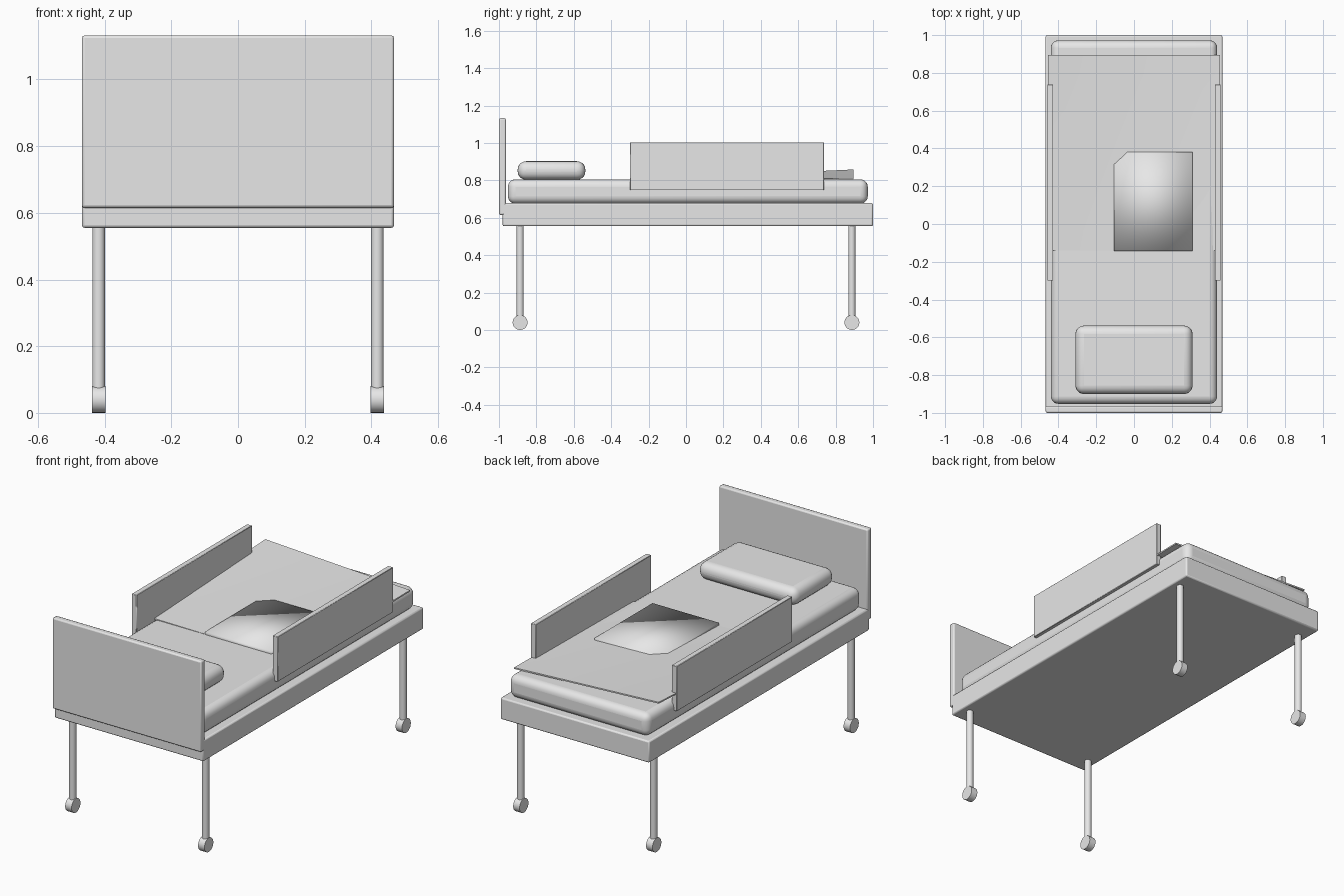
import bpy, bmesh, math

if "Cube" in bpy.data.objects:
    bpy.data.objects.remove(bpy.data.objects["Cube"])

mat = bpy.data.materials.new("light_grey")
mat.diffuse_color = (0.8, 0.8, 0.8, 1)
mat.use_nodes = True
mat.node_tree.nodes["Principled BSDF"].inputs["Base Color"].default_value = mat.diffuse_color


def finish(name, bm, bevel=0, segs=3, smooth=True, angle=40):
    bmesh.ops.recalc_face_normals(bm, faces=bm.faces[:])
    me = bpy.data.meshes.new(name)
    bm.to_mesh(me)
    bm.free()
    ob = bpy.data.objects.new(name, me)
    bpy.context.collection.objects.link(ob)
    me.materials.append(mat)
    if bevel:
        m = ob.modifiers.new("bevel", 'BEVEL')
        m.width, m.segments = bevel, segs
        m.limit_method = 'ANGLE'
    if smooth:
        bpy.ops.object.select_all(action='DESELECT')
        ob.select_set(True)
        bpy.context.view_layer.objects.active = ob
        bpy.ops.object.shade_smooth_by_angle(angle=math.radians(angle))
    return ob


def box(name, x, y, z, bevel=0, segs=3, angle=40):
    bm = bmesh.new()
    bmesh.ops.create_cube(bm, size=1)
    for v in bm.verts:
        for i, (lo, hi) in enumerate((x, y, z)):
            v.co[i] = lo if v.co[i] < 0 else hi
    return finish(name, bm, bevel, segs, True, angle)


def cyl(name, r, depth, loc, along_x=False, sides=24):
    bm = bmesh.new()
    bmesh.ops.create_cone(bm, cap_ends=True, segments=sides, radius1=r, radius2=r, depth=depth)
    for v in bm.verts:
        if along_x:
            v.co = (v.co.z, v.co.x, v.co.y)
        v.co.x += loc[0]
        v.co.y += loc[1]
        v.co.z += loc[2]
    return finish(name, bm)


# main bed parts
box("bed_frame", (-.468, .468), (-.98, 1), (.555, .678), .008, 2)
box("headboard", (-.468, .468), (-1, -.963), (.615, 1.132), .008, 2)
box("mattress", (-.44, .44), (-.952, .972), (.675, .805), .04, 5)
box("pillow", (-.31, .31), (-.9, -.538), (.803, .902), .045, 5)

# side rails, legs and casters
for sx, side in ((-1, "left"), (1, "right")):
    xs = sorted((sx * .428, sx * .459))
    box(side + "_rail", xs, (-.3, .738), (.747, 1.003), .002, 1)
    for sy, end in ((-1, "head"), (1, "foot")):
        cyl(f"{side}_{end}_leg", .019, .51, (sx * .418, sy * .887, .31))
        cyl(f"{side}_{end}_caster", .04, .04, (sx * .418, sy * .887, .04), True)

# blanket: thin sheet lifted at one foot corner
N = 10
T = .008
za, zb, zc, zd = .81, .80, .812, .858
bm = bmesh.new()
grid = bmesh.ops.create_grid(bm, x_segments=N, y_segments=N, size=.5)
for v in bm.verts:
    u, w = v.co.x + .5, v.co.y + .5
    z = (1 - w) * ((1 - u) * za + u * zb) + w * ((1 - u) * zd + u * zc)
    v.co = (-.455 + .91 * u, -.14 + 1.035 * w, z - T)
ext = bmesh.ops.extrude_face_region(bm, geom=bm.faces[:])
for g in ext["geom"]:
    if isinstance(g, bmesh.types.BMVert):
        g.co.z += T
finish("blanket", bm)

# raised patch on the blanket, fully smooth so it reads as a soft dome
box("blanket_patch", (-.107, .31), (-.142, .38), (.79, .8212), 0, 1, 180)
